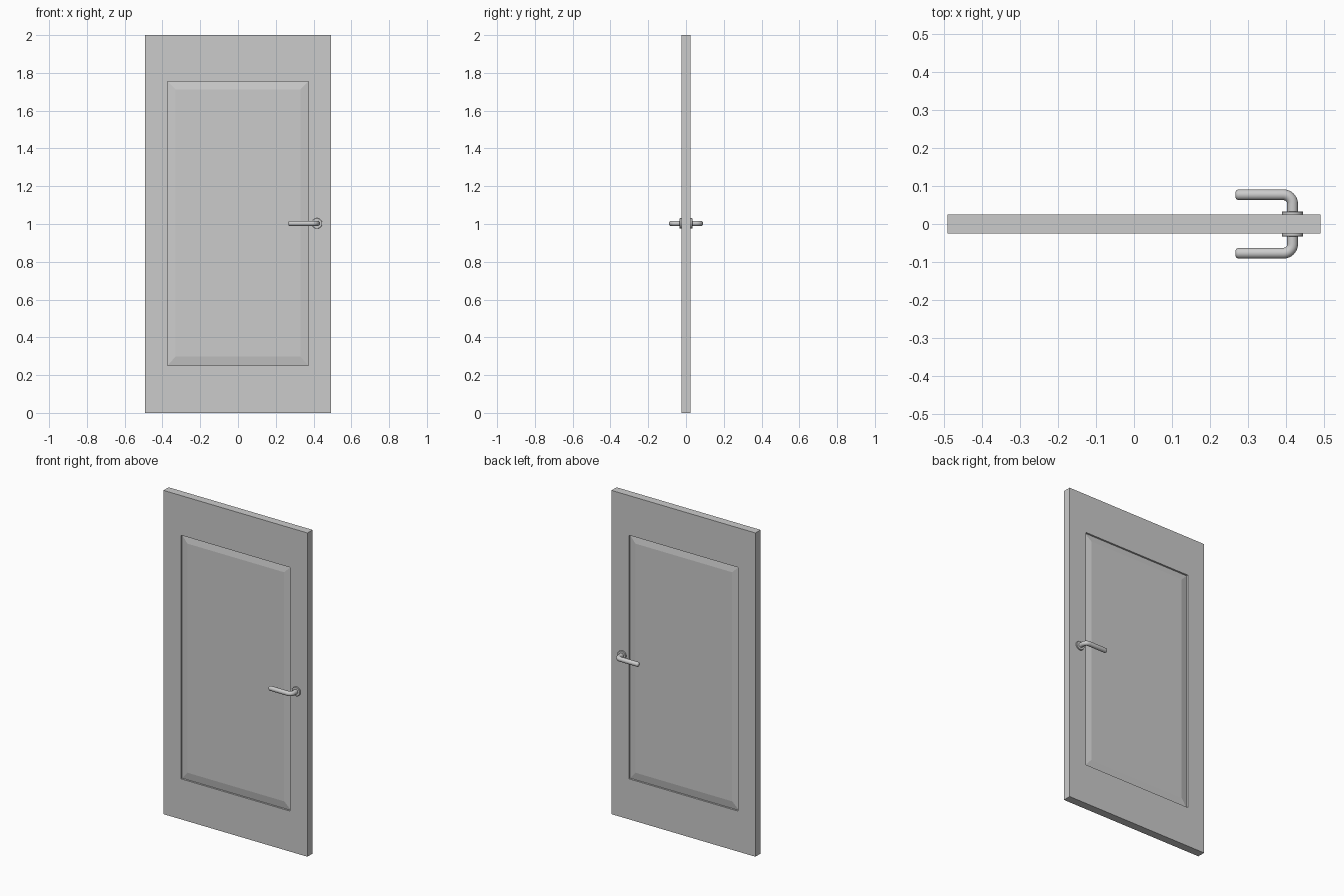
import bpy, bmesh
from math import sin, cos, pi
from mathutils import Matrix

if "Cube" in bpy.data.objects:
    bpy.data.objects.remove(bpy.data.objects["Cube"])

W, T, CZ = 0.492, 0.025, 1.003      # half width, half thickness, panel/handle height
HX = 0.418                          # handle spindle x


def finish(name, bm, smooth=None):
    bmesh.ops.recalc_face_normals(bm, faces=bm.faces)
    me = bpy.data.meshes.new(name)
    bm.to_mesh(me)
    bm.free()
    ob = bpy.data.objects.new(name, me)
    bpy.context.collection.objects.link(ob)
    if smooth:
        bpy.ops.object.select_all(action='DESELECT')
        ob.select_set(True)
        bpy.context.view_layer.objects.active = ob
        bpy.ops.object.shade_smooth_by_angle(angle=smooth)
    return ob


def loft(bm, rings):
    """Join equal-length point rings and cap both ends."""
    vs = [[bm.verts.new(p) for p in r] for r in rings]
    n = len(vs[0])
    for a, b in zip(vs, vs[1:]):
        for i in range(n):
            j = (i + 1) % n
            bm.faces.new((a[i], a[j], b[j], b[i]))
    bm.faces.new(vs[0])
    bm.faces.new(vs[-1][::-1])


# door leaf with a raised field inside a sunken panel on both faces
half = [(0.331, 0.298, 1.713, 0.022), (0.373, 0.25, 1.755, 0.014),
        (0.373, 0.25, 1.755, T), (W, 0.0, 2.0, T)]


def rect(w, lo, hi, y):
    return [(-w, y, lo), (w, y, lo), (w, y, hi), (-w, y, hi)]


bm = bmesh.new()
loft(bm, [rect(w, a, b, -y) for w, a, b, y in half] +
         [rect(w, a, b, y) for w, a, b, y in reversed(half)])
finish("door_leaf", bm)

# lever path: out from the door, round the bend, along to a rounded tip
R, BEND, REACH, TIP = 0.0142, 0.024, 0.077, 0.267
path = [(HX, 0.026, 0, 1.0)]        # x, y, heading angle, radius scale
for i in range(9):
    a = i / 8 * pi / 2
    path.append((HX - BEND + BEND * cos(a), REACH - BEND + BEND * sin(a), a, 1.0))
for i in range(6):
    a = i / 5 * pi / 2 * 0.85
    path.append((TIP + 0.01 * (1 - sin(a)), REACH, pi / 2, 0.3 + 0.7 * cos(a)))

for side, s in (("front", -1), ("back", 1)):
    # rosette plate
    bm = bmesh.new()
    prof = [(0.028, T - 0.002), (0.028, 0.032), (0.0265, 0.0335)]
    loft(bm, [[(HX + r * cos(2 * pi * k / 32), s * y, CZ + r * sin(2 * pi * k / 32))
               for k in range(32)] for r, y in prof])
    finish(side + "_rosette", bm, 0.6)

    # lever handle
    bm = bmesh.new()
    rings = []
    for x, y, a, f in path:
        ring = []
        for k in range(20):
            t = 2 * pi * k / 20
            u, v = R * f * cos(t), R * f * sin(t)
            ring.append((x + u * cos(a), s * (y + u * sin(a)), CZ + v))
        rings.append(ring)
    loft(bm, rings)
    finish(side + "_lever", bm, 0.7)
